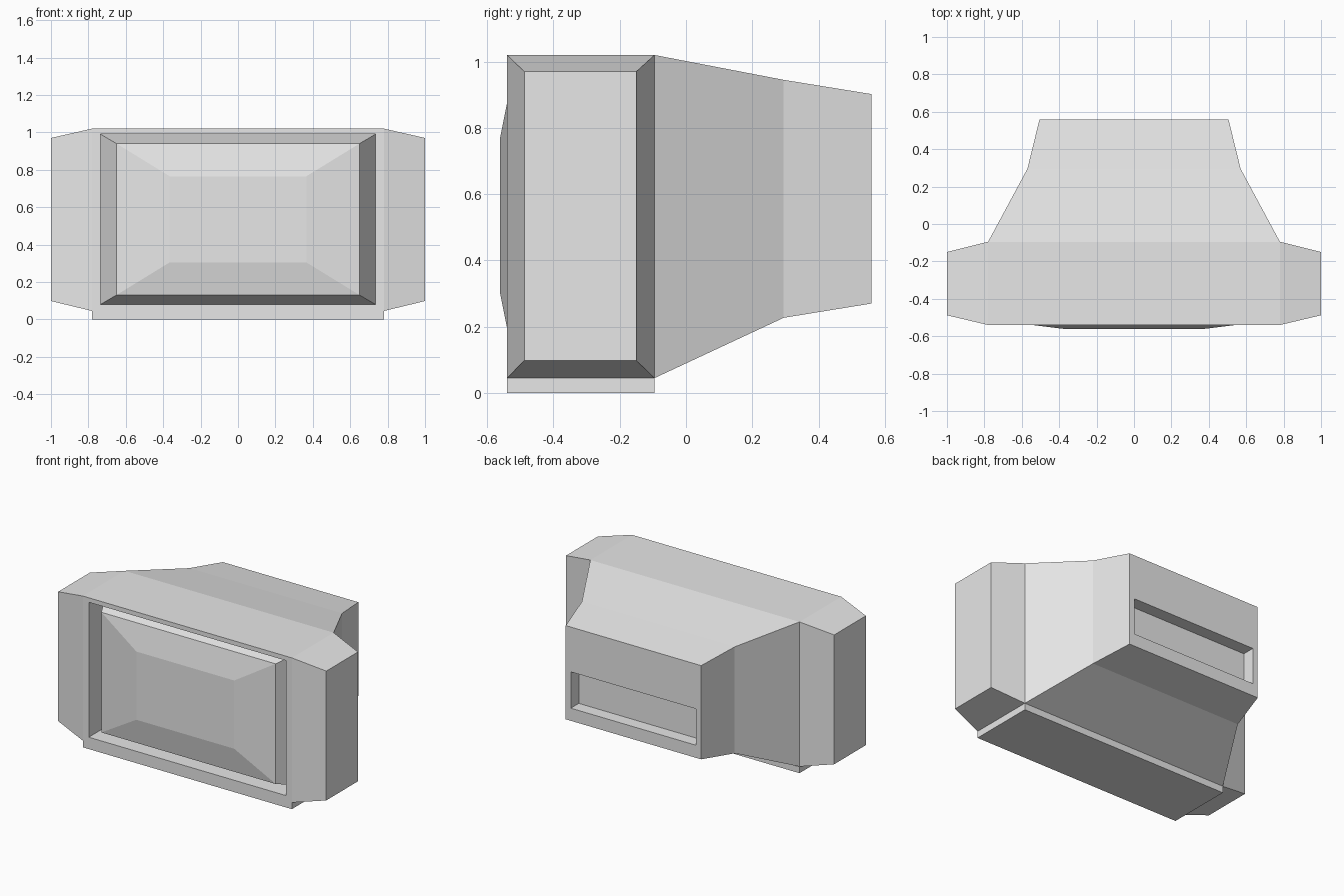
import bpy, bmesh

cube = bpy.data.objects.get("Cube")
if cube:
    bpy.data.objects.remove(cube, do_unlink=True)

grey = bpy.data.materials.new("plain grey")
grey.use_nodes = True
grey.diffuse_color = (0.8, 0.8, 0.8, 1)
grey.node_tree.nodes["Principled BSDF"].inputs["Base Color"].default_value = (0.8, 0.8, 0.8, 1)


def loft(sections, cap_start, cap_end):
    """Skin rectangles given as (half width, bottom z, top z, y)."""
    bm = bmesh.new()
    rings = [[bm.verts.new(p) for p in ((-w, y, lo), (w, y, lo), (w, y, hi), (-w, y, hi))]
             for w, lo, hi, y in sections]
    strips = []
    for a, b in zip(rings, rings[1:]):
        strips.append([bm.faces.new((a[i], a[(i + 1) % 4], b[(i + 1) % 4], b[i]))
                       for i in range(4)])
    if cap_start:
        bm.faces.new(rings[0])
    if cap_end:
        bm.faces.new(rings[-1][::-1])
    return bm, strips


def finish(bm, name):
    mesh = bpy.data.meshes.new(name)
    bm.to_mesh(mesh)
    bm.free()
    mesh.materials.append(grey)
    obj = bpy.data.objects.new(name, mesh)
    bpy.context.collection.objects.link(obj)


def extrude(bm, face):
    return bmesh.ops.extrude_discrete_faces(bm, faces=[face])["faces"][0]


# Housing: screen recess, front rim, outer shell, tapered back, rear slot
housing, strips = loft([
    (0.735, 0.08, 0.99, -0.36),
    (0.735, 0.08, 0.99, -0.54),
    (0.78, 0.045, 1.02, -0.54),
    (0.78, 0.045, 1.02, -0.095),
    (0.57, 0.227, 0.945, 0.295),
    (0.505, 0.27, 0.902, 0.56),
    (0.467, 0.355, 0.60, 0.56),
    (0.467, 0.355, 0.60, 0.475),
], False, True)
bottom, right_side, _, left_side = strips[2]

# Chamfered cheeks on both sides
for face, side in ((right_side, 1), (left_side, -1)):
    for v in extrude(housing, face).verts:
        v.co.x = side
        v.co.y += 0.052 if v.co.y < -0.3 else -0.055
        v.co.z += 0.053 if v.co.z < 0.5 else -0.05

# Foot slab under the front block
for v in extrude(housing, bottom).verts:
    v.co.z = 0
finish(housing, "housing")

# Raised screen: bulging front with sloped edges down into the recess
screen, _ = loft([
    (0.365, 0.305, 0.765, -0.562),
    (0.65, 0.13, 0.94, -0.527),
    (0.735, 0.08, 0.99, -0.36),
], True, False)
finish(screen, "screen")
